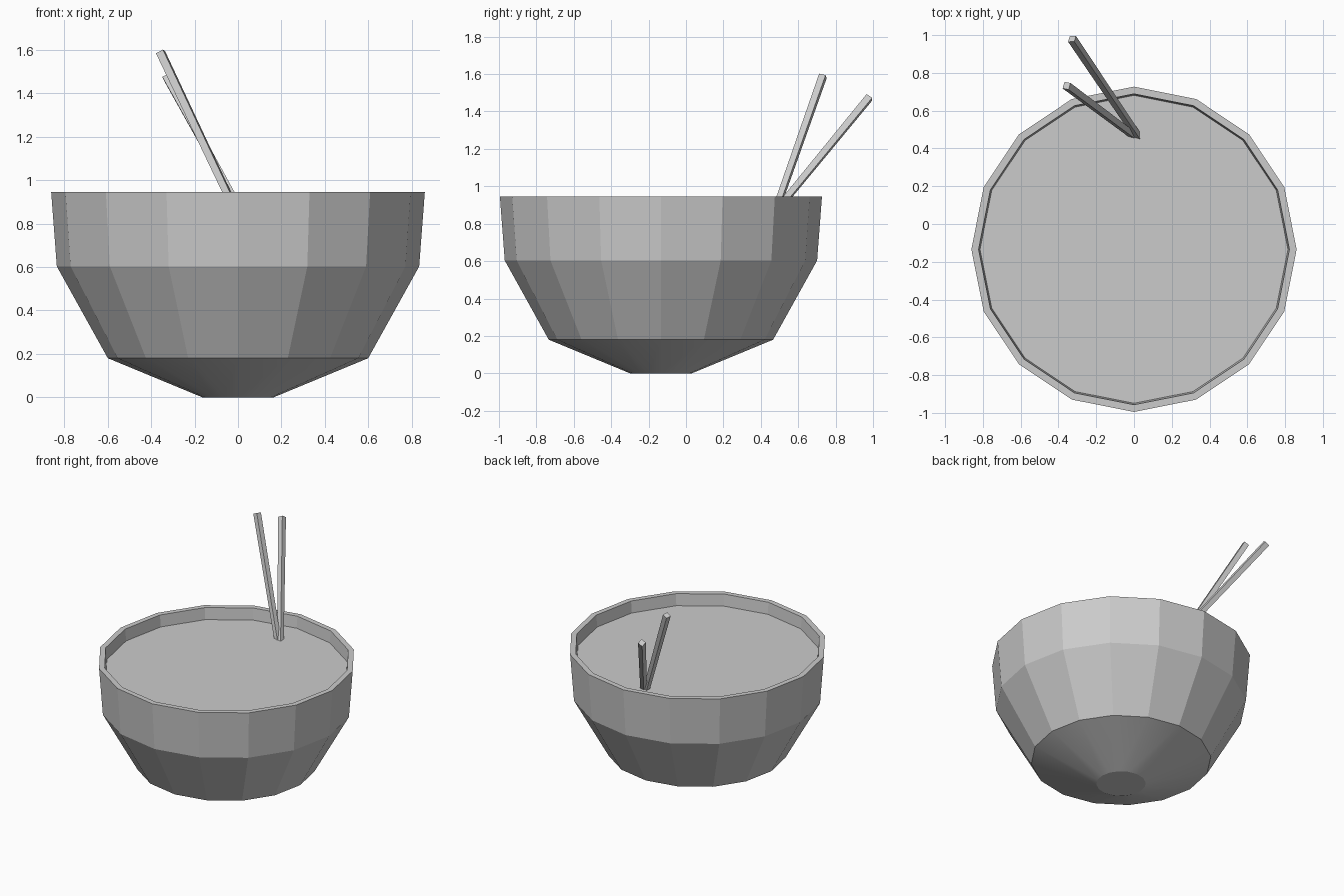
import bpy
import bmesh
import math
from mathutils import Matrix, Vector

cube = bpy.data.objects.get("Cube")
if cube:
    bpy.data.objects.remove(cube, do_unlink=True)

SIDES = 16
CENTRE_Y = -0.134
SOUP_Z = 0.86

grey = bpy.data.materials.new("plain_grey")
grey.use_nodes = True
grey.diffuse_color = (0.6, 0.6, 0.6, 1)
grey.node_tree.nodes["Principled BSDF"].inputs["Base Color"].default_value = (0.6, 0.6, 0.6, 1)


def add_object(name, bm):
    bmesh.ops.recalc_face_normals(bm, faces=bm.faces)
    mesh = bpy.data.meshes.new(name)
    bm.to_mesh(mesh)
    bm.free()
    mesh.materials.append(grey)
    obj = bpy.data.objects.new(name, mesh)
    bpy.context.collection.objects.link(obj)
    return obj


def lathe(name, profile):
    """Turn (radius, height) points into rings, closing both ends."""
    bm = bmesh.new()
    rings = []
    for radius, z in profile:
        angles = [math.tau * i / SIDES for i in range(SIDES)]
        rings.append([bm.verts.new((radius * math.cos(a), CENTRE_Y + radius * math.sin(a), z))
                      for a in angles])
    for low, high in zip(rings, rings[1:]):
        for i in range(SIDES):
            j = (i + 1) % SIDES
            bm.faces.new((low[i], low[j], high[j], high[i]))
    bm.faces.new(rings[0])
    bm.faces.new(rings[-1])
    return add_object(name, bm)


def chopstick(name, foot, tip):
    """Slightly tapered square stick, running on below the soup surface."""
    foot, tip = Vector(foot), Vector(tip)
    axis = (tip - foot).normalized()
    foot = foot - axis * 0.06
    side = Vector((1, -0.3, 0))
    side = (side - axis * side.dot(axis)).normalized()
    turn = Matrix((side, axis.cross(side), axis)).transposed().to_4x4()
    bm = bmesh.new()
    bmesh.ops.create_cone(bm, cap_ends=True, segments=4, radius1=0.022, radius2=0.026,
                          depth=(tip - foot).length,
                          matrix=Matrix.Translation((foot + tip) / 2) @ turn
                          @ Matrix.Rotation(math.pi / 4, 4, "Z"))
    return add_object(name, bm)


# Bowl: outside from the foot up, over the rim and down the inside
bowl = lathe("bowl", [(0.165, 0), (0.6, 0.18), (0.835, 0.603), (0.861, 0.945),
                      (0.823, 0.945), (0.815, SOUP_Z), (0.795, 0.62),
                      (0.57, 0.22), (0.15, 0.05)])
bpy.ops.object.select_all(action="DESELECT")
bowl.select_set(True)
bpy.context.view_layer.objects.active = bowl
bpy.ops.object.shade_smooth_by_angle(angle=math.radians(14))

# Soup: a thin flat disc just inside the rim
lathe("soup", [(0.813, SOUP_Z - 0.02), (0.816, SOUP_Z)])

# Chopsticks leaning over the back rim
chopstick("chopstick_upright", (-0.012, 0.475, SOUP_Z), (-0.357, 0.732, 1.59))
chopstick("chopstick_leaning", (0.012, 0.475, SOUP_Z), (-0.328, 0.98, 1.475))
